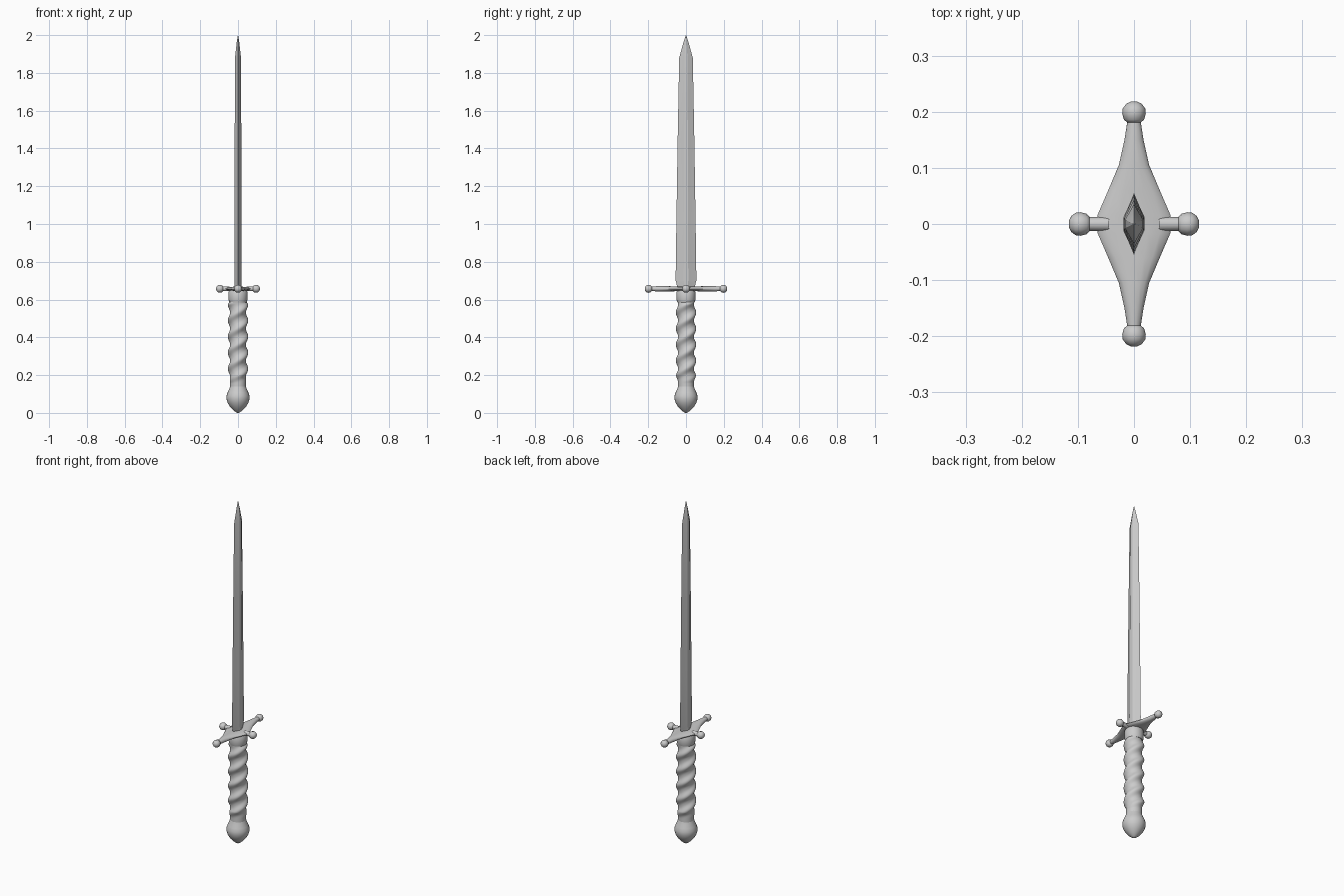
import bpy, bmesh, math
from mathutils import Vector

if "Cube" in bpy.data.objects:
    bpy.data.objects.remove(bpy.data.objects["Cube"])


def loft(name, rings, angle=40):
    """Skin a list of equal-length point rings and cap both ends."""
    bm = bmesh.new()
    loops = [[bm.verts.new(p) for p in ring] for ring in rings]
    n = len(loops[0])
    for a, b in zip(loops, loops[1:]):
        for i in range(n):
            j = (i + 1) % n
            bm.faces.new((a[i], a[j], b[j], b[i]))
    bm.faces.new(loops[0][::-1])
    bm.faces.new(loops[-1])
    bmesh.ops.recalc_face_normals(bm, faces=bm.faces)
    mesh = bpy.data.meshes.new(name)
    bm.to_mesh(mesh)
    bm.free()
    obj = bpy.data.objects.new(name, mesh)
    bpy.context.collection.objects.link(obj)
    bpy.ops.object.select_all(action='DESELECT')
    bpy.context.view_layer.objects.active = obj
    obj.select_set(True)
    bpy.ops.object.shade_smooth_by_angle(angle=math.radians(angle))
    return obj


def circle(n, start=0.0):
    return [(math.cos(start + math.tau * i / n), math.sin(start + math.tau * i / n)) for i in range(n)]


def turned(name, profile, origin=(0, 0, 0), axis=(0, 0, 1), n=24):
    """Lathe (radius, height) pairs round an axis through origin."""
    q = Vector((0, 0, 1)).rotation_difference(Vector(axis))
    return loft(name, [[Vector(origin) + q @ Vector((r * c, r * s, h)) for c, s in circle(n)]
                       for r, h in profile], 45)


# Blade: bevelled section with a narrow central flat, tapering to a point
section = [(0, 1), (.55, .55), (1, .22), (1, -.22), (.55, -.55),
           (0, -1), (-.55, -.55), (-1, -.22), (-1, .22), (-.55, .55)]
stations = [(.65, .019, .045), (.685, .019, .05), (.70, .019, .055), (1.0, .0185, .051),
            (1.45, .0175, .044), (1.88, .016, .036), (1.96, .007, .014), (2.0, .0006, .001)]
loft("blade", [[(x * t, y * w, z) for x, y in section] for z, t, w in stations], 25)

# Guard: concave diamond plate with rounded edges
GZ = .657
half = [(0, .066, .012), (.016, .065, .012), (.06, .046, .013), (.105, .027, .014),
        (.15, .017, .014), (.195, .010, .011)]
plate = [(-y, w, h) for y, w, h in half[:0:-1]] + half
loft("guard", [[(w * c, y, GZ + h * s) for c, s in circle(16)] for y, w, h in plate], 50)

# Knobs on the long and short arms, with necks on the short ones
knob = [(.011, -.021), (.018, -.015), (.021, -.004), (.020, .005), (.014, .013), (.006, .017)]
for s in (-1, 1):
    turned("long_arm_knob", knob, (0, .201 * s, GZ), (0, s, 0), 12)
    turned("short_arm_knob", knob, (.099 * s, 0, GZ), (s, 0, 0), 12)
    turned("short_arm_neck", [(.013, 0), (.012, .05)], (.045 * s, 0, GZ), (s, 0, 0), 12)

# Collar below the guard
turned("collar", [(.046, .585), (.050, .600), (.050, .640), (.044, .650)])

# Grip: two-start spiral of raised wrap over a slim core
rings = []
for k in range(101):
    z = .13 + .47 * k / 100
    fade = max(0, min(1, (z - .16) / .04, (.595 - z) / .02))
    ring = []
    for i, (c, s) in enumerate(circle(40)):
        wave = .5 + .5 * math.sin(2 * (math.tau * i / 40) - math.tau * z / .085)
        r = .042 + fade * .012 * wave ** 1.4
        ring.append((r * c, r * s, z))
    rings.append(ring)
loft("grip", rings, 60)

# Pommel: rounded knob drawn to a blunt point at the bottom
turned("pommel", [(.004, 0), (.014, .006), (.028, .017), (.043, .034), (.055, .053), (.061, .073),
                  (.061, .090), (.055, .108), (.047, .125), (.042, .140)])
